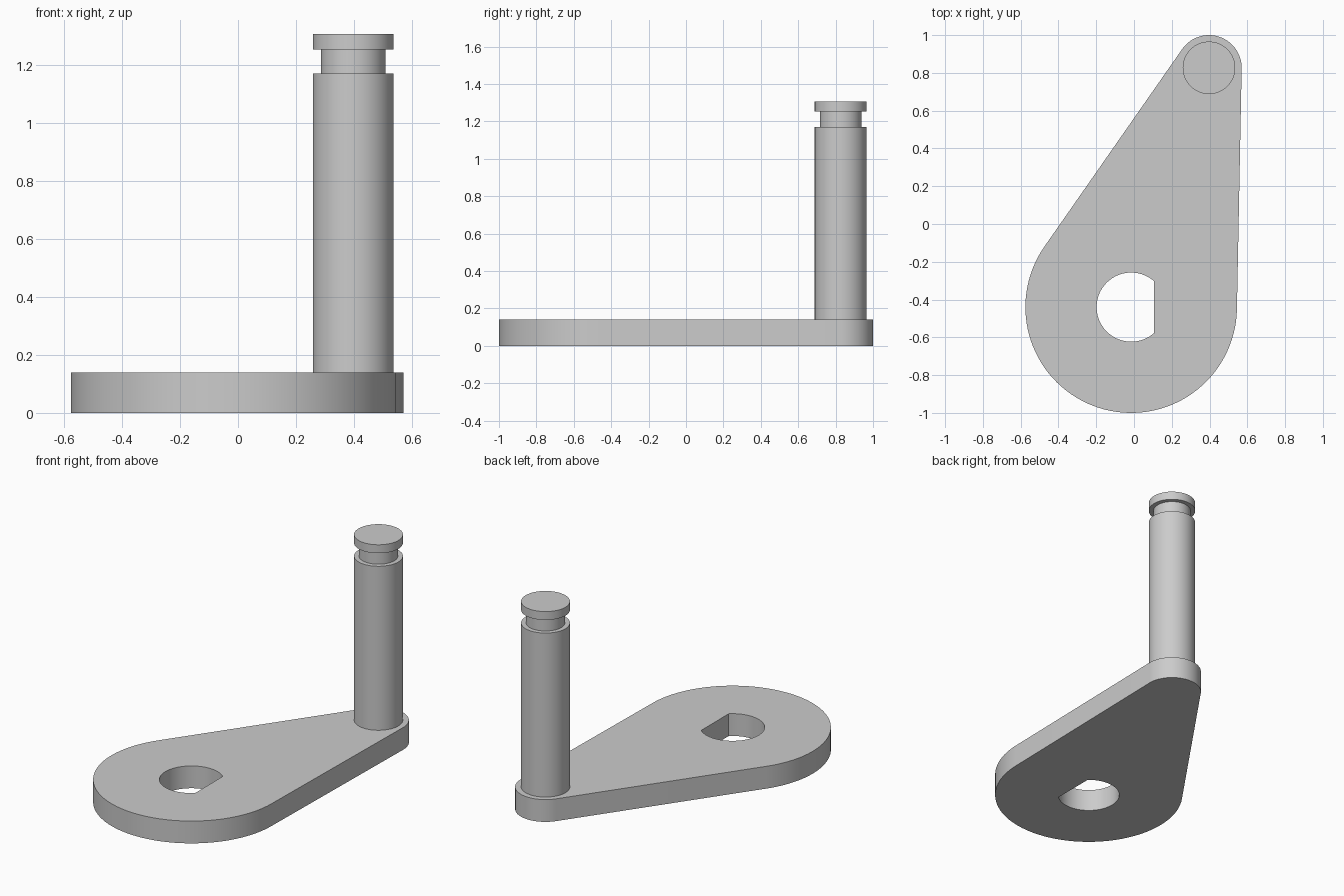
import bpy, bmesh
from math import cos, sin, pi, acos, atan2, hypot
from mathutils import Vector

cube = bpy.data.objects.get("Cube")
if cube:
    bpy.data.objects.remove(cube, do_unlink=True)

grey = bpy.data.materials.new("plain grey")
grey.use_nodes = True
colour = (0.6, 0.6, 0.6, 1)
grey.diffuse_color = colour
grey.node_tree.nodes["Principled BSDF"].inputs["Base Color"].default_value = colour

HUB, HUB_R = Vector((-0.015, -0.44)), 0.56
TIP, TIP_R = Vector((0.397, 0.827)), 0.173
BORE_R, FLAT_X = 0.183, 0.107
THICK = 0.14


def arc(centre, radius, start, end, steps):
    angles = [start + (end - start) * i / steps for i in range(steps + 1)]
    return [(centre.x + radius * cos(a), centre.y + radius * sin(a)) for a in angles]


def finish(name, bm):
    bmesh.ops.recalc_face_normals(bm, faces=bm.faces)
    mesh = bpy.data.meshes.new(name)
    bm.to_mesh(mesh)
    bm.free()
    mesh.materials.append(grey)
    obj = bpy.data.objects.new(name, mesh)
    bpy.context.collection.objects.link(obj)
    bpy.ops.object.select_all(action='DESELECT')
    obj.select_set(True)
    bpy.context.view_layer.objects.active = obj
    bpy.ops.object.shade_smooth_by_angle(angle=pi / 6)
    return obj


def loop(bm, points):
    verts = [bm.verts.new((x, y, 0)) for x, y in points]
    return [bm.edges.new((v, verts[i - 1])) for i, v in enumerate(verts)]


# Teardrop arm: two arcs joined by their outer tangents, with a D-shaped bore
axis = TIP - HUB
heading = atan2(axis.y, axis.x)
spread = acos((HUB_R - TIP_R) / hypot(axis.x, axis.y))
outline = arc(TIP, TIP_R, heading - spread, heading + spread, 40)
outline += arc(HUB, HUB_R, heading + spread, heading - spread + 2 * pi, 64)
half_flat = acos((FLAT_X - HUB.x) / BORE_R)
bore = arc(HUB, BORE_R, half_flat, 2 * pi - half_flat, 56)

bm = bmesh.new()
edges = loop(bm, outline) + loop(bm, bore)
bmesh.ops.triangle_fill(bm, edges=edges, use_beauty=True, normal=(0, 0, 1))
top = bmesh.ops.extrude_face_region(bm, geom=bm.faces[:])["geom"]
top_verts = [v for v in top if isinstance(v, bmesh.types.BMVert)]
bmesh.ops.translate(bm, verts=top_verts, vec=(0, 0, THICK))
finish("crank_arm", bm)

# Handle pin: turned profile with a retaining groove below the head
PIN_R, GROOVE_R = 0.139, 0.111
profile = [(0, THICK), (PIN_R, THICK), (PIN_R, 1.17), (GROOVE_R, 1.17),
           (GROOVE_R, 1.252), (PIN_R, 1.252), (PIN_R, 1.305), (0, 1.305)]
bm = bmesh.new()
verts = [bm.verts.new((TIP.x + r, TIP.y, z)) for r, z in profile]
edges = [bm.edges.new(pair) for pair in zip(verts, verts[1:])]
bmesh.ops.spin(bm, geom=verts + edges, cent=(TIP.x, TIP.y, 0), axis=(0, 0, 1),
               angle=2 * pi, steps=64, use_merge=True)
bmesh.ops.remove_doubles(bm, verts=bm.verts, dist=0.0001)
finish("handle_pin", bm)
